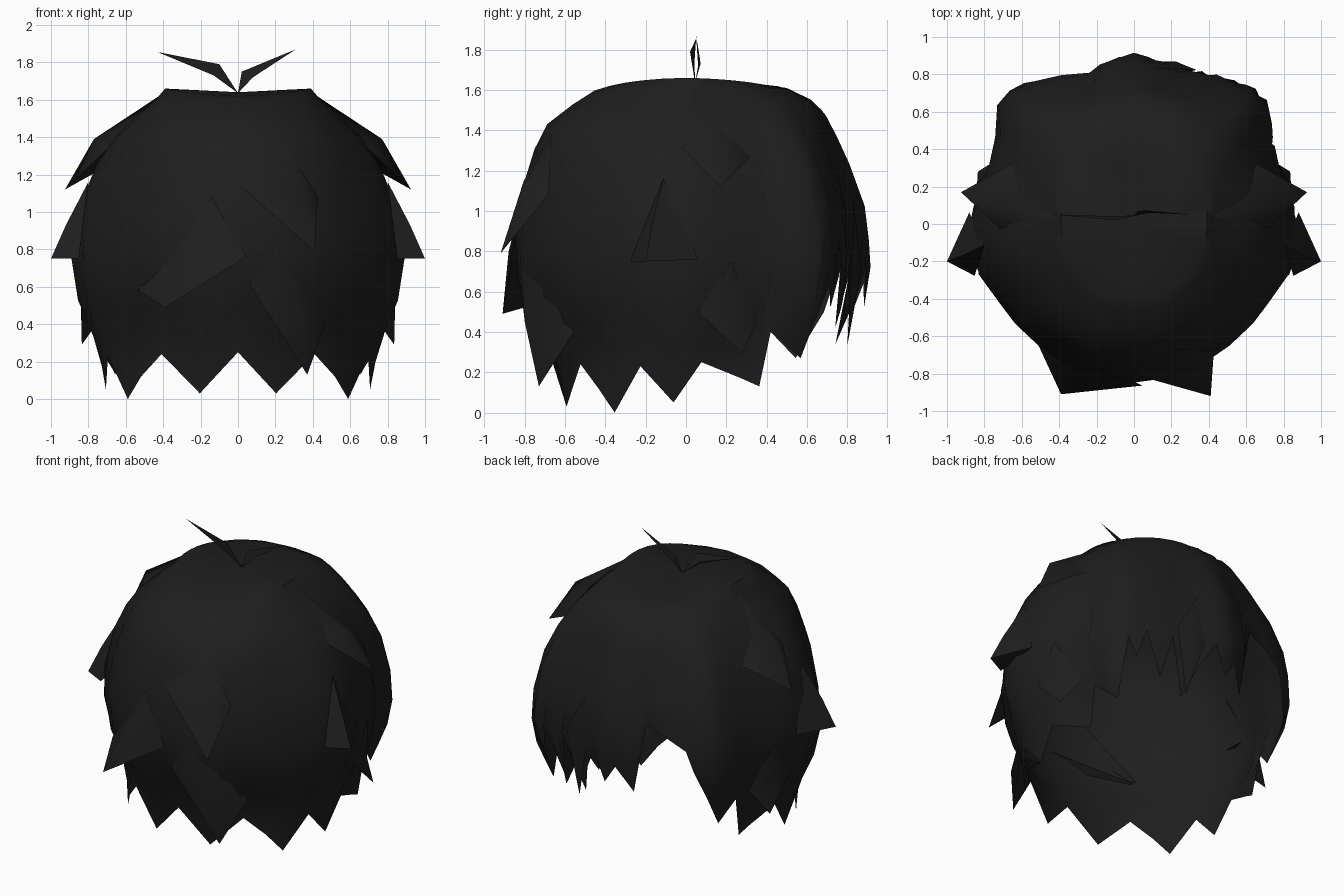
import bpy, bmesh, math
from mathutils import Vector

if "Cube" in bpy.data.objects:
    bpy.data.objects.remove(bpy.data.objects["Cube"])

black = bpy.data.materials.new("soft black")
black.diffuse_color = (0.013, 0.013, 0.0135, 1)
black.use_nodes = True
black.node_tree.nodes["Principled BSDF"].inputs["Base Color"].default_value = black.diffuse_color

# head profile: height, half width, depth on the fringe side (+y), depth on the nape side (-y)
PROFILE = [(1.64, .39, .40, .38), (1.6, .44, .53, .45), (1.53, .52, .66, .56), (1.43, .63, .72, .69),
           (1.28, .735, .79, .765), (1.08, .82, .88, .82), (.75, .885, .92, .865),
           (.5, .84, .88, .78), (.28, .74, .80, .65), (0, .70, .76, .61)]

# cross-section bulge by angle from +y: pointed fringe, full temples, pinched ears
BULGE = [(0, 1), (17, .92), (25, .937), (36, .967), (44, 1.01), (49, 1.01), (56, .923), (69, .92),
         (83, .985), (92, 1.01), (104, 1.03), (117, .93), (135, .935), (155, .97), (180, 1)]

# jagged hem: angle from +y towards +x, height
HEM = [(0, .52), (5, .72), (11, .56), (18, .34), (24, .69), (29, .42), (35, .7), (39, .52), (42, .64),
       (47, .27), (54, .36), (58, .4), (61, .13), (68, .17), (76, .21), (84, .25), (95, .05), (108, .23),
       (121, 0), (130, .12), (142, .24), (161, .03), (180, .25), (199, .03), (218, .24), (230, .12),
       (239, 0), (252, .23), (265, .05), (276, .25), (284, .21), (292, .17), (299, .13), (302, .4),
       (311, .27), (317, .5), (322, .68), (325, .82), (334, .9), (342, .95), (348, .47), (355, .64)]


def lerp(table, x):
    """Linear lookup in a table sorted by its first column."""
    for p, q in zip(table, table[1:]):
        if min(p[0], q[0]) <= x <= max(p[0], q[0]):
            t = (x - p[0]) / (q[0] - p[0])
            return [u + (v - u) * t for u, v in zip(p[1:], q[1:])]


def on_head(angle, z, off=0.0):
    """Point on the head surface at a given angle and height."""
    z0 = min(max(z, 0), 1.64)
    a, bf, bb = lerp(PROFILE, z0)
    s, c = math.sin(math.radians(angle)), math.cos(math.radians(angle))
    n, b = (2.6, bf) if c > 0 else (2.15, bb)
    r = (abs(s / a) ** n + abs(c / b) ** n) ** (-1 / n)
    bulge = lerp(BULGE, min(angle % 360, 360 - angle % 360))[0]
    amount = min(1, max(0, (1.6 - z0) / .35)) * min(1, z0 / .35)
    r = r * (1 + (bulge - 1) * amount) + off
    if z0 > 1.63:                      # crown is slightly higher at the sides
        z = 1.62 + .04 * s * s
    return Vector((r * s, r * c, z))


def finish(name, bm, angle=50):
    bmesh.ops.recalc_face_normals(bm, faces=bm.faces)
    me = bpy.data.meshes.new(name)
    bm.to_mesh(me)
    bm.free()
    ob = bpy.data.objects.new(name, me)
    bpy.context.collection.objects.link(ob)
    me.materials.append(black)
    bpy.ops.object.select_all(action='DESELECT')
    ob.select_set(True)
    bpy.context.view_layer.objects.active = ob
    bpy.ops.object.shade_smooth_by_angle(angle=math.radians(angle))
    return ob


# main hair shell, open underneath
bm = bmesh.new()
LEVELS = [0, .03, .08, .15, .24, .36, .55, .7, .82, .92, 1]
cols = [[bm.verts.new(on_head(a, 1.64 + (zb - 1.64) * t)) for t in LEVELS] for a, zb in HEM]
crown = bm.verts.new((0, .03, 1.64))
for i, col in enumerate(cols):
    nxt = cols[(i + 1) % len(cols)]
    bm.faces.new((crown, col[0], nxt[0]))
    for k in range(len(LEVELS) - 1):
        bm.faces.new((col[k], col[k + 1], nxt[k + 1], nxt[k]))
finish("hair_shell", bm)


def lock(name, root, left, right, mid, tip, mirror=False):
    """Raised pointed lock: root and sides lie on the head, ridge and tip stand off."""
    for sx, label in ((1, ""), (-1, "_mirrored"))[:2 if mirror else 1]:
        bm = bmesh.new()
        pts = [on_head(*root, .004), on_head(*left, .004), on_head(*right, .004), Vector(mid), Vector(tip)]
        r, l, g, m, t = [bm.verts.new((p.x * sx, p.y, p.z)) for p in pts]
        for f in ((r, l, m), (r, m, g), (l, t, m), (m, t, g), (l, g, t)):
            bm.faces.new(f)
        finish(name + label, bm, 80)


# side locks, both sides
lock("upper_side_lock", (85, 1.63), (64, 1.27), (92, 1.32), (.77, .1, 1.39), (.925, .17, 1.12), True)
lock("middle_side_lock", (98, 1.16), (86, .76), (108, .75), (.92, -.17, .93), (1, -.2, .75), True)
lock("lower_side_lock", (75, .75), (64, .45), (86, .5), (.84, .2, .5), (.835, .28, .29), True)

# nape locks
lock("nape_lock_left", (190, 1.08), (177, .76), (222, .58), (-.27, -.88, .8), (-.39, -.91, .49))
lock("nape_lock_right", (160, 1.38), (180, 1.15), (148, 1.08), (.36, -.82, 1.1), (.41, -.92, .79))
lock("nape_lock_low", (165, .8), (176, .62), (140, .4), (.33, -.8, .45), (.37, -.73, .13))

# long fringe strand
lock("fringe_strand", (12, 1.05), (10, .7), (22, .78), (.22, .87, .72), (.25, .8, .33))

# sprout: two folded leaf-shaped strands on the crown
for name, hi, lo, tip in (("sprout_left", (-.1, .02, 1.79), (-.13, .03, 1.73), (-.43, .05, 1.855)),
                          ("sprout_right", (.02, .07, 1.75), (.08, .06, 1.72), (.31, .05, 1.87))):
    bm = bmesh.new()
    b, h, l, t = [bm.verts.new(p) for p in ((0, .045, 1.635), hi, lo, tip)]
    w = bm.verts.new((lo[0], lo[1] + .012, lo[2] + .01))
    for f in ((b, h, l), (h, t, l), (b, w, h), (h, w, t), (b, l, w), (l, t, w)):
        bm.faces.new(f)
    finish(name, bm, 30)
